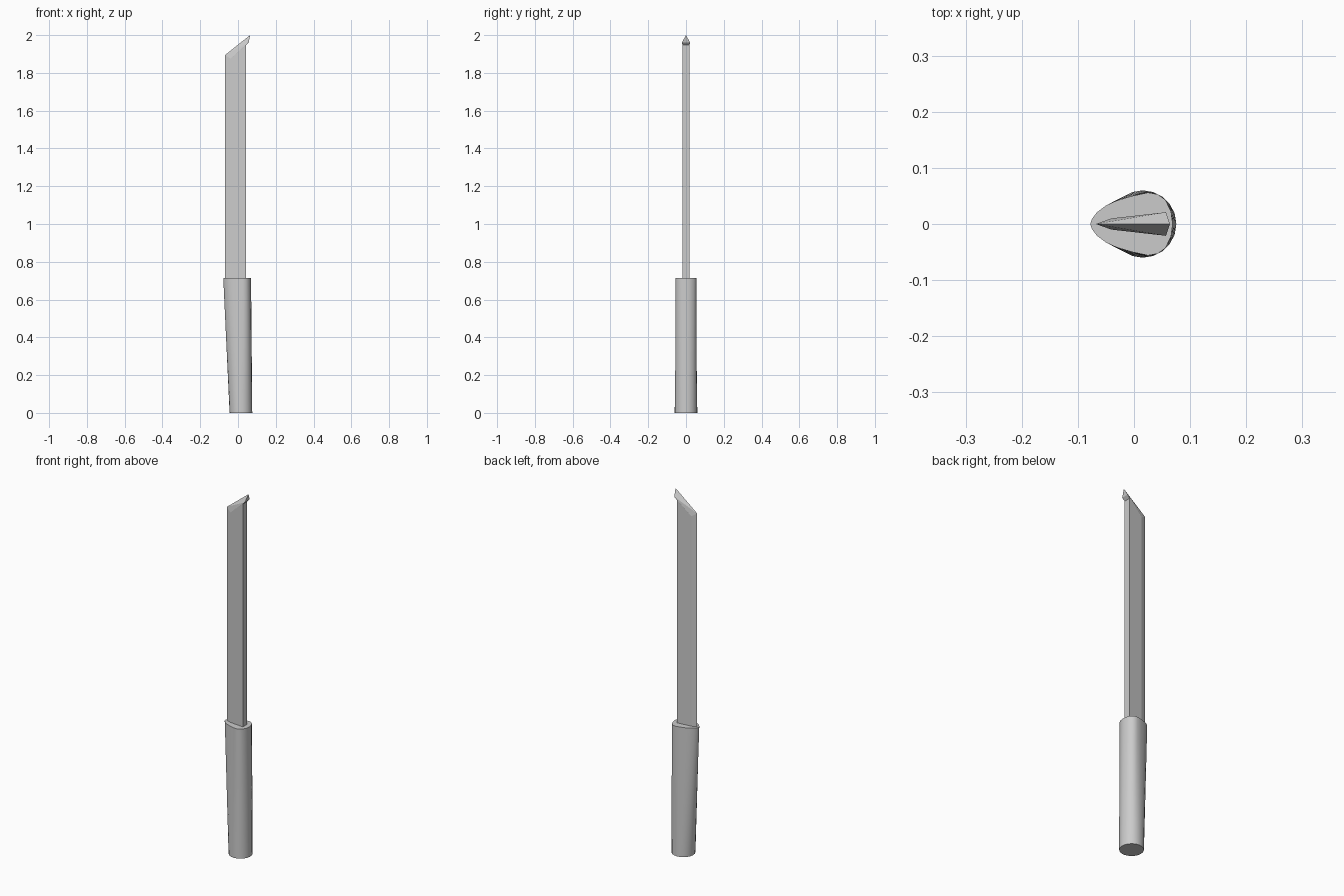
import bpy, bmesh, math

if "Cube" in bpy.data.objects:
    bpy.data.objects.remove(bpy.data.objects["Cube"])


def make_object(name, verts, faces, smooth=False):
    mesh = bpy.data.meshes.new(name)
    mesh.from_pydata(verts, [], faces)
    bm = bmesh.new()
    bm.from_mesh(mesh)
    bmesh.ops.recalc_face_normals(bm, faces=bm.faces)
    bm.to_mesh(mesh)
    bm.free()
    ob = bpy.data.objects.new(name, mesh)
    bpy.context.collection.objects.link(ob)
    if smooth:
        bpy.ops.object.select_all(action='DESELECT')
        ob.select_set(True)
        bpy.context.view_layer.objects.active = ob
        bpy.ops.object.shade_smooth_by_angle(angle=math.radians(35))
    return ob


# Handle: round butt lofted up to a teardrop collar
half = [(0.069, 0), (0.066, 0.022), (0.056, 0.043), (0.042, 0.053),
        (0.025, 0.056), (-0.003, 0.050), (-0.03, 0.042), (-0.05, 0.033),
        (-0.066, 0.021), (-0.075, 0.009), (-0.078, 0)]
top = half + [(x, -y) for x, y in half[-2:0:-1]]
n = len(top)
butt = [(0.0155 + 0.06 * math.cos(2 * math.pi * i / n),
         0.06 * math.sin(2 * math.pi * i / n)) for i in range(n)]
rings, height = 6, 0.715
verts = []
for r in range(rings + 1):
    t = r / rings
    for (bx, by), (tx, ty) in zip(butt, top):
        verts.append((bx + (tx - bx) * t, by + (ty - by) * t, height * t))
faces = [(r * n + i, r * n + (i + 1) % n, (r + 1) * n + (i + 1) % n, (r + 1) * n + i)
         for r in range(rings) for i in range(n)]
faces += [tuple(range(n)), tuple(range(rings * n, rings * n + n))]
make_object("handle", verts, faces, smooth=True)

# Blade: wedge section with a slanted, slightly overhanging chisel tip
section = [(-0.068, 0, 1.895), (-0.04, -0.010, 1.875), (0.043, -0.019, 1.947),
           (0.043, 0.019, 1.947), (-0.04, 0.010, 1.875)]
verts = [(x, y, 0.70) for x, y, z in section] + section
verts += [(0.057, -0.021, 1.962), (0.057, 0.021, 1.962), (0.064, 0, 2.0)]
faces = [(i, (i + 1) % 5, 5 + (i + 1) % 5, 5 + i) for i in range(5)]
faces += [(4, 3, 2, 1, 0),
          (6, 7, 10), (9, 11, 8),             # ledges under the tip
          (7, 8, 11, 10), (10, 11, 12),       # overhang and back of the tip
          (5, 6, 10), (5, 10, 12),            # tip bevels
          (5, 11, 9), (5, 12, 11)]
make_object("blade", verts, faces)
